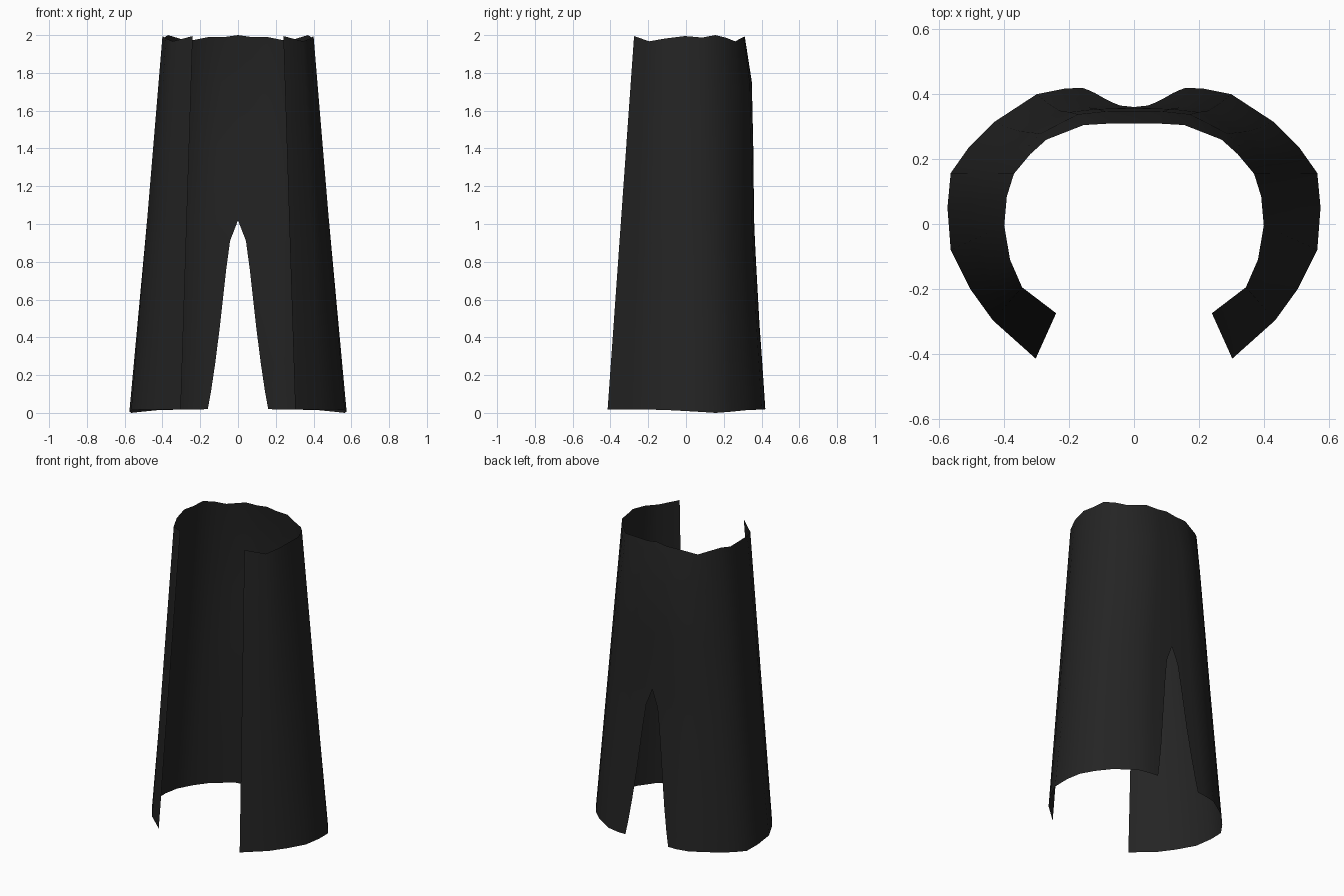
import bpy, bmesh

if "Cube" in bpy.data.objects:
    bpy.data.objects.remove(bpy.data.objects["Cube"])

# cross-sections of the right half, from front opening to back centre (x, y)
HEM = [(.303, -.415), (.435, -.297), (.505, -.2), (.565, -.08), (.575, .05), (.565, .157),
       (.51, .235), (.43, .315), (.30, .40), (.215, .417), (.16, .42)]
WAIST = [(.24, -.275), (.345, -.195), (.382, -.11), (.40, -.005), (.392, .085), (.37, .155),
         (.32, .215), (.27, .26), (.155, .305), (.07, .31), (0, .31)]
HEM_Z = [.018, .018, .018, .014, .007, 0, .006, .014, .018, .018, .02]
WAIST_Z = [1.995, 1.967, 1.982, 1.995, 1.987, 2.0, 1.985, 1.967, 1.99, 1.99, 2.0]

# rows: height, half width of back slit, blend of the rear y from hem to waist
ROWS = [(0, .16, 0), (.1, .142, .06), (.25, .12, .15), (.45, .095, .28), (.75, .062, .43),
        (.9, .042, .5), (1.01, 0, .54), (1.4, 0, .58), (1.75, 0, .65), (2, 0, 1)]

cloth = bpy.data.materials.new("black cloth")
cloth.diffuse_color = (.0175, .0175, .0175, 1)
cloth.use_nodes = True
cloth.node_tree.nodes["Principled BSDF"].inputs["Base Color"].default_value = cloth.diffuse_color

# open skirt sheet, right half
bm = bmesh.new()
grid = []
for z, slit, rear in ROWS:
    t = z / 2
    row = []
    for i, ((hx, hy), (wx, wy)) in enumerate(zip(HEM, WAIST)):
        x = slit if i == 10 else hx + (wx - hx) * t
        back = max(0, min(1, hy / .35))
        ty = t * (1 - back) + rear * back
        y = hy + (wy - hy) * ty
        row.append(bm.verts.new((x, y, HEM_Z[i] + (WAIST_Z[i] - HEM_Z[i]) * t)))
    grid.append(row)
for a, b in zip(grid, grid[1:]):
    for i in range(10):
        bm.faces.new((a[i], a[i + 1], b[i + 1], b[i])).smooth = True
bmesh.ops.recalc_face_normals(bm, faces=bm.faces)
# make the normals point outward
if sum(f.normal.x for f in bm.faces) < 0:
    bmesh.ops.reverse_faces(bm, faces=bm.faces)
mesh = bpy.data.meshes.new("split_skirt")
bm.to_mesh(mesh)
bm.free()
mesh.materials.append(cloth)
skirt = bpy.data.objects.new("split_skirt", mesh)
bpy.context.collection.objects.link(skirt)

# left half
mirror = skirt.modifiers.new("mirror", 'MIRROR')
mirror.use_mirror_merge = True
mirror.merge_threshold = .001
